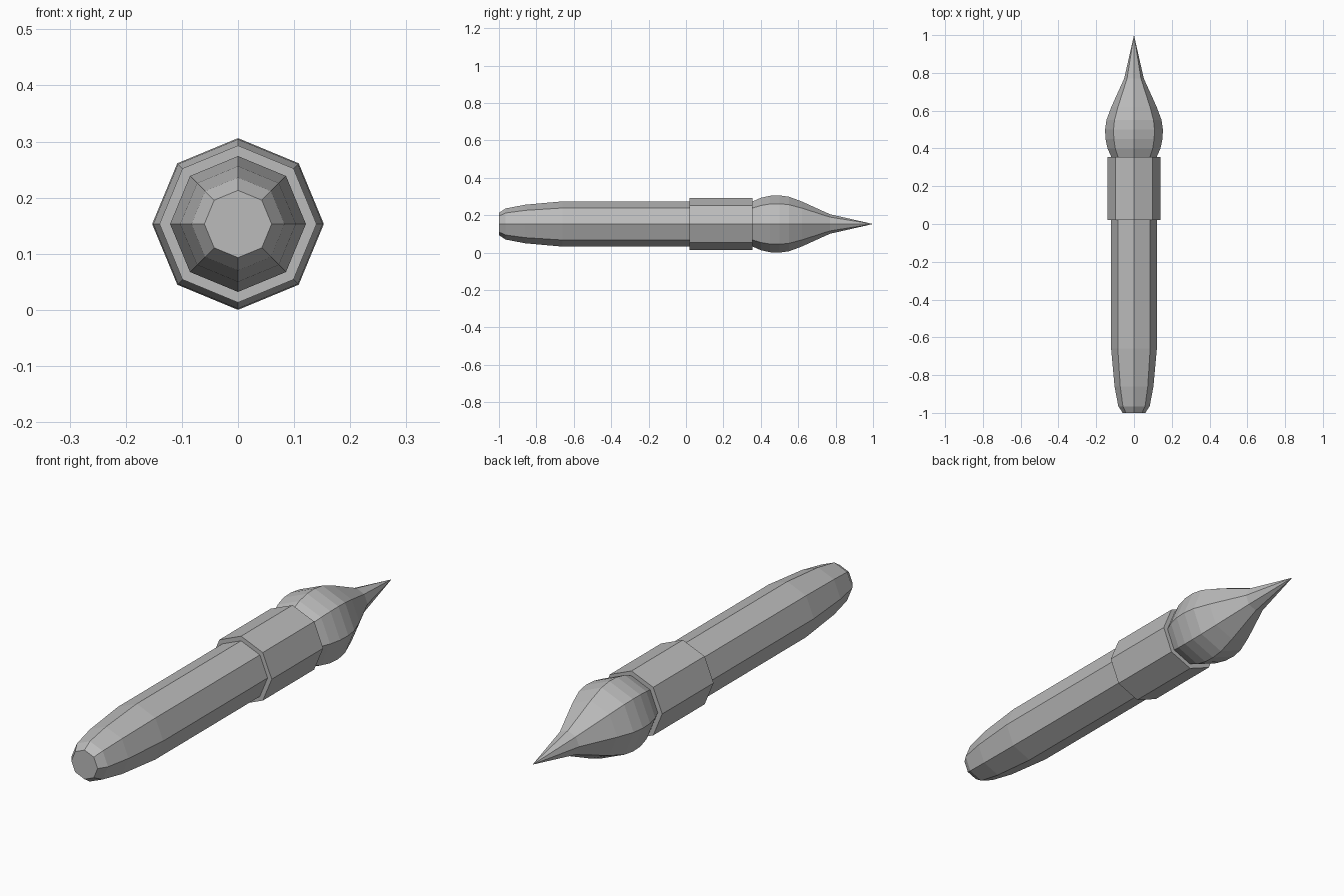
import bpy
import bmesh
from math import cos, sin, tau

SIDES = 8
AXIS_Z = 0.153

cube = bpy.data.objects.get("Cube")
if cube:
    bpy.data.objects.remove(cube, do_unlink=True)

grey = bpy.data.materials.new("plain grey")
grey.use_nodes = True
colour = (0.5, 0.5, 0.5, 1)
grey.diffuse_color = colour
grey.node_tree.nodes["Principled BSDF"].inputs["Base Color"].default_value = colour


def lathe(name, profile):
    """Octagonal solid along y from (y, radius) points; radius 0 makes a point."""
    bm = bmesh.new()
    rings = []
    for y, r in profile:
        count = SIDES if r > 0 else 1
        rings.append([bm.verts.new((r * cos(tau * i / SIDES), y,
                                    AXIS_Z + r * sin(tau * i / SIDES)))
                      for i in range(count)])
    for a, b in zip(rings, rings[1:]):
        for i in range(SIDES):
            j = (i + 1) % SIDES
            if len(b) == 1:
                bm.faces.new((a[i], a[j], b[0]))
            else:
                bm.faces.new((a[i], a[j], b[j], b[i]))
    for ring in (rings[0], rings[-1]):
        if len(ring) > 1:
            bm.faces.new(ring)
    bmesh.ops.recalc_face_normals(bm, faces=bm.faces)
    mesh = bpy.data.meshes.new(name)
    bm.to_mesh(mesh)
    bm.free()
    mesh.materials.append(grey)
    obj = bpy.data.objects.new(name, mesh)
    bpy.context.collection.objects.link(obj)
    return obj


# Handle with a rounded butt
lathe("handle", [(-1, 0.06), (-0.965, 0.083), (-0.86, 0.103),
                 (-0.66, 0.121), (0.05, 0.121)])

# Collar holding the bristles
lathe("ferrule", [(0.02, 0.14), (0.355, 0.14)])

# Bulging bristles drawn to a fine tip
lathe("bristles", [(0.33, 0.112), (0.355, 0.12), (0.4, 0.14), (0.45, 0.151),
                   (0.5, 0.153), (0.55, 0.146), (0.62, 0.12),
                   (0.77, 0.052), (1, 0)])
